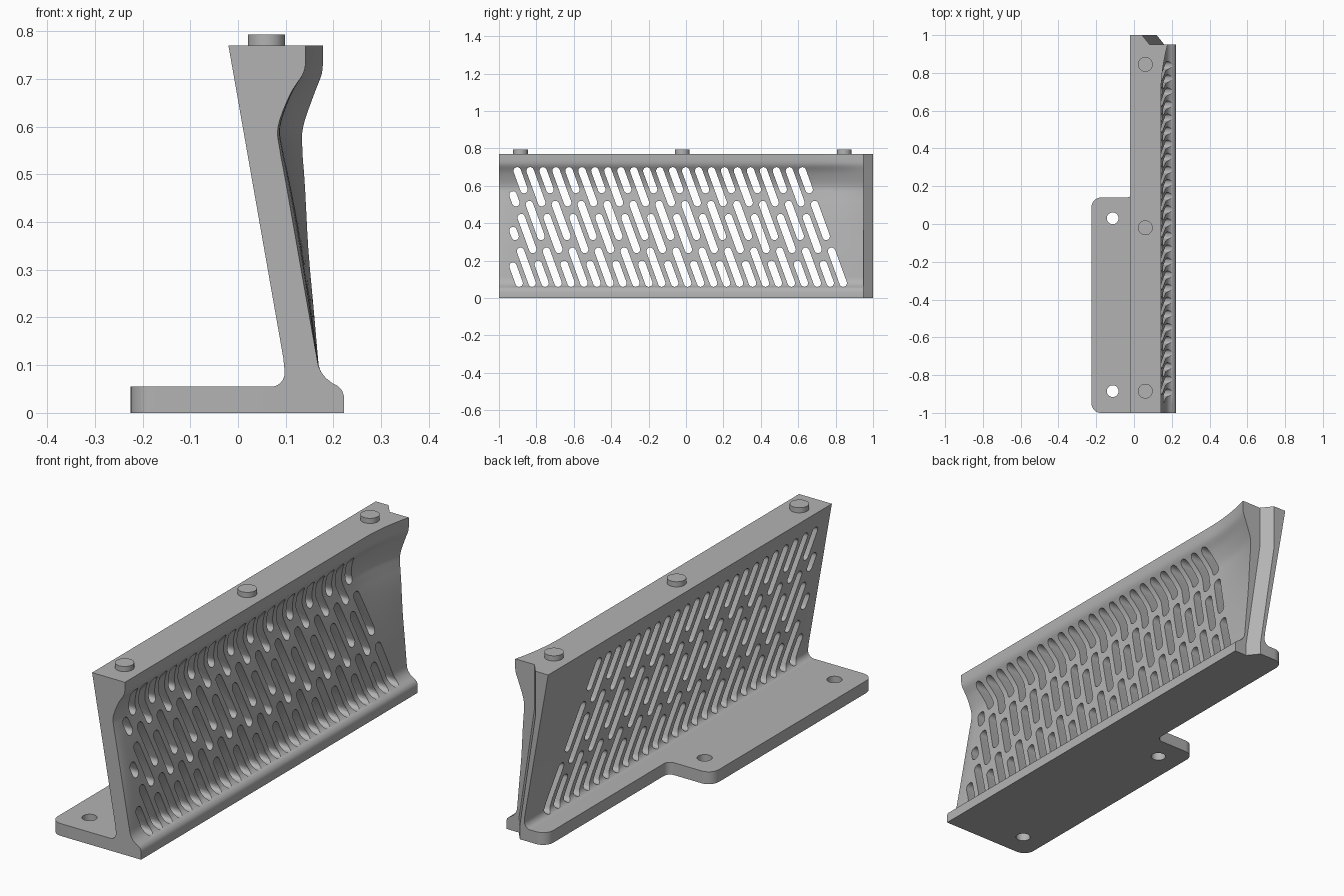
import bpy, bmesh, math

cube = bpy.data.objects.get("Cube")
if cube:
    bpy.data.objects.remove(cube)

grey = bpy.data.materials.new("plain_grey")
grey.use_nodes = True
grey.diffuse_color = (0.45, 0.45, 0.45, 1)
grey.node_tree.nodes["Principled BSDF"].inputs["Base Color"].default_value = grey.diffuse_color


def loft(name, solids):
    """Each solid is a list of rings with equal point counts, capped at both ends."""
    bm = bmesh.new()
    for rings in solids:
        rows = [[bm.verts.new(p) for p in ring] for ring in rings]
        n = len(rows[0])
        for a, b in zip(rows, rows[1:]):
            for i in range(n):
                j = (i + 1) % n
                bm.faces.new((a[i], a[j], b[j], b[i]))
        bm.faces.new(rows[0][::-1])
        bm.faces.new(rows[-1])
    bmesh.ops.recalc_face_normals(bm, faces=bm.faces)
    mesh = bpy.data.meshes.new(name)
    bm.to_mesh(mesh)
    bm.free()
    mesh.materials.append(grey)
    obj = bpy.data.objects.new(name, mesh)
    bpy.context.collection.objects.link(obj)
    return obj


def activate(obj):
    bpy.ops.object.select_all(action='DESELECT')
    obj.select_set(True)
    bpy.context.view_layer.objects.active = obj


def cut(obj, cutter):
    activate(obj)
    mod = obj.modifiers.new("cut", 'BOOLEAN')
    mod.operation, mod.solver, mod.object = 'DIFFERENCE', 'EXACT', cutter
    bpy.ops.object.modifier_apply(modifier=mod.name)
    bpy.data.objects.remove(cutter)


def smooth(obj):
    activate(obj)
    bpy.ops.object.shade_smooth_by_angle(angle=math.radians(32))


def cylinder(x, y, r, z0, z1, n=40):
    angles = [math.tau * i / n for i in range(n)]
    return [[(x + r * math.cos(a), y + r * math.sin(a), z) for a in angles] for z in (z0, z1)]


def spline(knots, steps=4):
    """Catmull-Rom curve through tuples."""
    out = []
    k = [knots[0]] + knots + [knots[-1]]
    for a, b, c, d in zip(k, k[1:], k[2:], k[3:]):
        for s in range(steps):
            t = s / steps
            out.append(tuple(q + t * (r - p) / 2 + t * t * (p - 2.5 * q + 2 * r - s_ / 2)
                             + t ** 3 * (1.5 * (q - r) + (s_ - p) / 2)
                             for p, q, r, s_ in zip(a, b, c, d)))
    return out + [knots[-1]]


# Leaning wall: (height, outer x along the wall, outer x at the flared end)
foot = [(0, .222, .222), (.035, .222, .222), (.048, .218, .218), (.057, .208, .208),
        (.063, .197, .197), (.073, .184, .184), (.086, .174, .174)]
face = spline([(.1, .168, .169), (.195, .151, .157), (.342, .125, .14), (.49, .099, .132),
               (.55, .088, .129), (.6, .084, .132), (.667, .109, .157), (.71, .136, .175),
               (.735, .142, .178)])
outer = foot + face + [(.77, .142, .178)]
inner = [(-.02, .77), (.095, .115)]
inner += [(.07 + .028 * math.cos(a), .085 - .03 * math.sin(a))
          for a in (math.pi / 12 * i for i in range(7))] + [(.07, 0)]


def section(y):
    flare = min(1, max(0, (y - .68) / .27)) ** 2
    soften = max(0, (-.95 - y) / .05) ** 2
    ring = []
    for z, x, x_end in outer:
        bump = math.sin(math.pi * min(1, max(0, (z - .1) / .62)))
        ring.append((x + flare * (x_end - x) + .008 * bump * (1 - soften), y, z))
    return ring + [(x, y, z) for x, z in inner]


stations = [-1, -.99, -.975, -.95] + [.68 + .03 * i for i in range(10)] + [1]
wall = loft("slotted_wall", [[section(y) for y in stations]])

# Slanted slots: neighbouring columns are staggered
PITCH, LEAN, R = .0693, .364, .02
spans = [[(.06, .27), (.31, .52), (.56, .70)], [(.06, .20), (.24, .45), (.49, .70)]]
tilt = math.atan(LEAN)
slots = []
for k in range(-3, 23):
    c = -.655 + PITCH * k
    for low, high in spans[k % 2]:
        low, high = low + R, min(high - R, (c + .925) / LEAN)
        if high < low:
            continue
        ring = []
        for z, start in ((high, 0), (low, math.pi)):
            for i in range(9):
                a = start + tilt + math.pi * i / 8
                ring.append((c - LEAN * z + R * math.cos(a), z + R * math.sin(a)))
        slots.append([[(x, y, z) for y, z in ring] for x in (-.15, .4)])
cut(wall, loft("slot_cutter", slots))

# Stepped and bevelled rear end, following the lean of the wall
step = [[(x - .008, 1.01, z), (x + .04, .95, z), (.4, .95, z), (.4, 1.01, z)]
        for x, z in ((.12, -.02), (.12, .06), (.043, .57), (.043, .8))]
cut(wall, loft("end_cutter", [step]))
smooth(wall)

# Mounting plate outline with rounded corners
corners = [(-.225, -1, .05), (.07, -1, 0), (.07, 1, 0), (-.01, 1, .05),
           (-.01, .14, .03), (-.225, .14, .05)]
outline = []
for i, (x, y, r) in enumerate(corners):
    if not r:
        outline.append((x, y))
        continue
    dirs = []
    for q in (corners[i - 1], corners[(i + 1) % len(corners)]):
        d = math.hypot(q[0] - x, q[1] - y)
        dirs.append(((q[0] - x) / d, (q[1] - y) / d))
    (ax, ay), (bx, by) = dirs
    for s in range(9):
        t = math.pi / 2 * s / 8
        u, v = r * (1 - math.sin(t)), r * (1 - math.cos(t))
        outline.append((x + u * ax + v * bx, y + u * ay + v * by))
plate = loft("mounting_plate", [[[(x, y, z) for x, y in outline] for z in (0, .055)]])
cut(plate, loft("hole_cutter", [cylinder(-.113, y, .031, -.05, .1) for y in (-.885, .03)]))
smooth(plate)

# Locating pegs on the top edge
for name, y in (("front_peg", -.885), ("middle_peg", -.02), ("rear_peg", .845)):
    smooth(loft(name, [cylinder(.06, y, .039, .765, .793)]))
